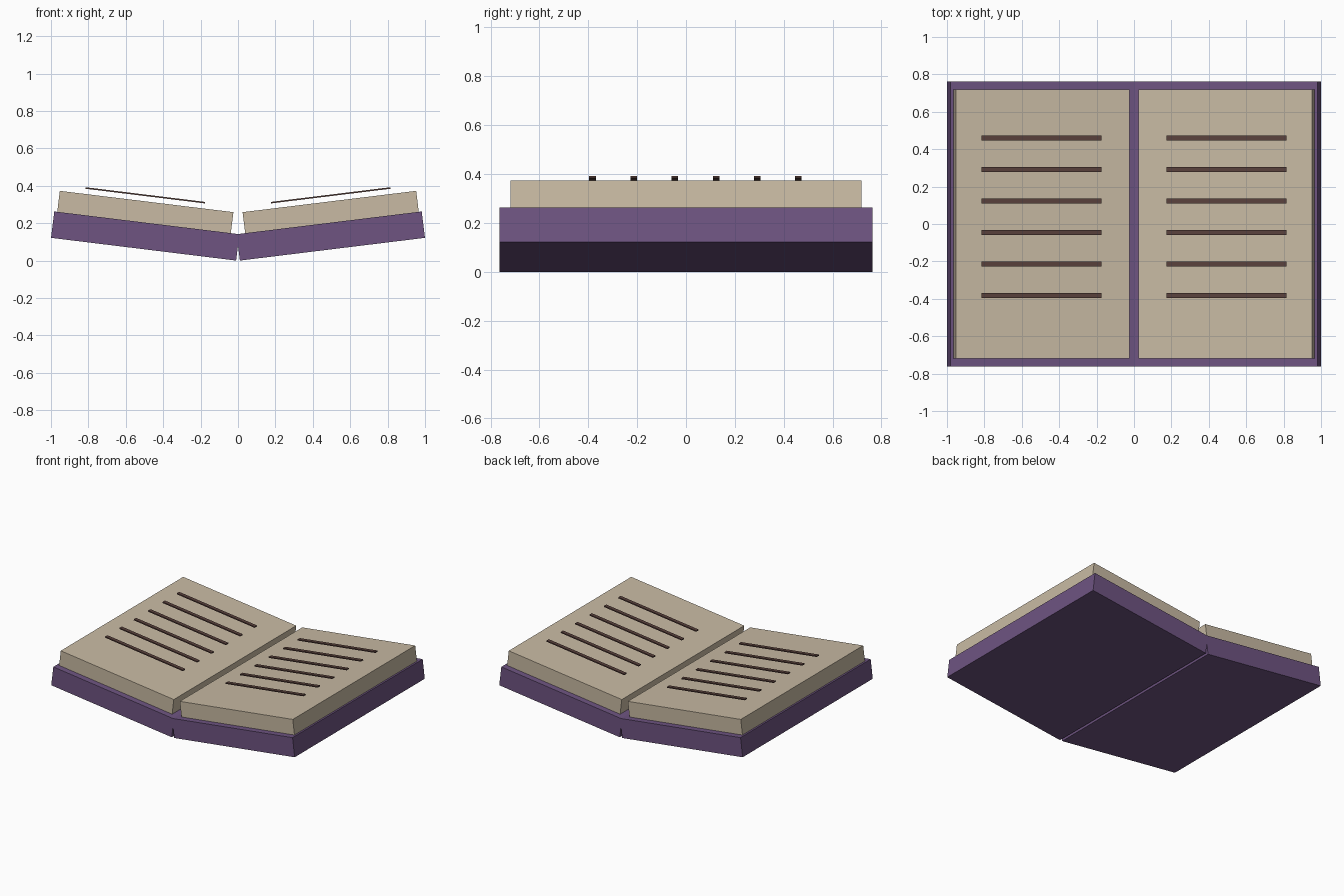
import bpy
from math import radians
from mathutils import Matrix

cube = bpy.data.objects.get("Cube")
if cube:
    bpy.data.objects.remove(cube, do_unlink=True)


def make_material(name, rgb):
    """Flat material from display values, stored as linear."""
    color = [((c / 255 + 0.055) / 1.055) ** 2.4 for c in rgb] + [1]
    mat = bpy.data.materials.new(name)
    mat.use_nodes = True
    mat.diffuse_color = color
    mat.node_tree.nodes["Principled BSDF"].inputs["Base Color"].default_value = color
    return mat


purple = make_material("purple_cover", (110, 84, 129))
cream = make_material("cream_paper", (200, 186, 163))
brown = make_material("brown_ink", (90, 65, 60))

TILT = radians(7)
HINGE_X = 0.01


def leaf_box(name, side, u, y, w, mat):
    """Box in the tilted frame of one half: u outward from the hinge, w up."""
    bpy.ops.mesh.primitive_cube_add(size=1)
    obj = bpy.context.object
    obj.name = name
    size = Matrix.Diagonal((u[1] - u[0], y[1] - y[0], w[1] - w[0], 1))
    centre = Matrix.Translation((side * sum(u) / 2, sum(y) / 2, sum(w) / 2))
    hinge = Matrix.Translation((side * HINGE_X, 0, 0))
    obj.matrix_world = hinge @ Matrix.Rotation(-side * TILT, 4, "Y") @ centre @ size
    bpy.ops.object.transform_apply(location=True, rotation=True, scale=True)
    obj.data.materials.append(mat)


for label, side in (("left", 1), ("right", -1)):
    # Thick cover and page block
    leaf_box(f"{label}_cover", side, (0, 0.997), (-0.763, 0.763), (0, 0.142), purple)
    leaf_box(f"{label}_pages", side, (0.046, 0.981), (-0.718, 0.718), (0.142, 0.255), cream)
    # Thin lines of writing hovering over the page
    for i in range(6):
        y = 0.46 - i * 0.1685
        leaf_box(f"{label}_writing_line_{i + 1}", side, (0.202, 0.846),
                 (y - 0.0135, y + 0.0135), (0.283, 0.291), brown)
